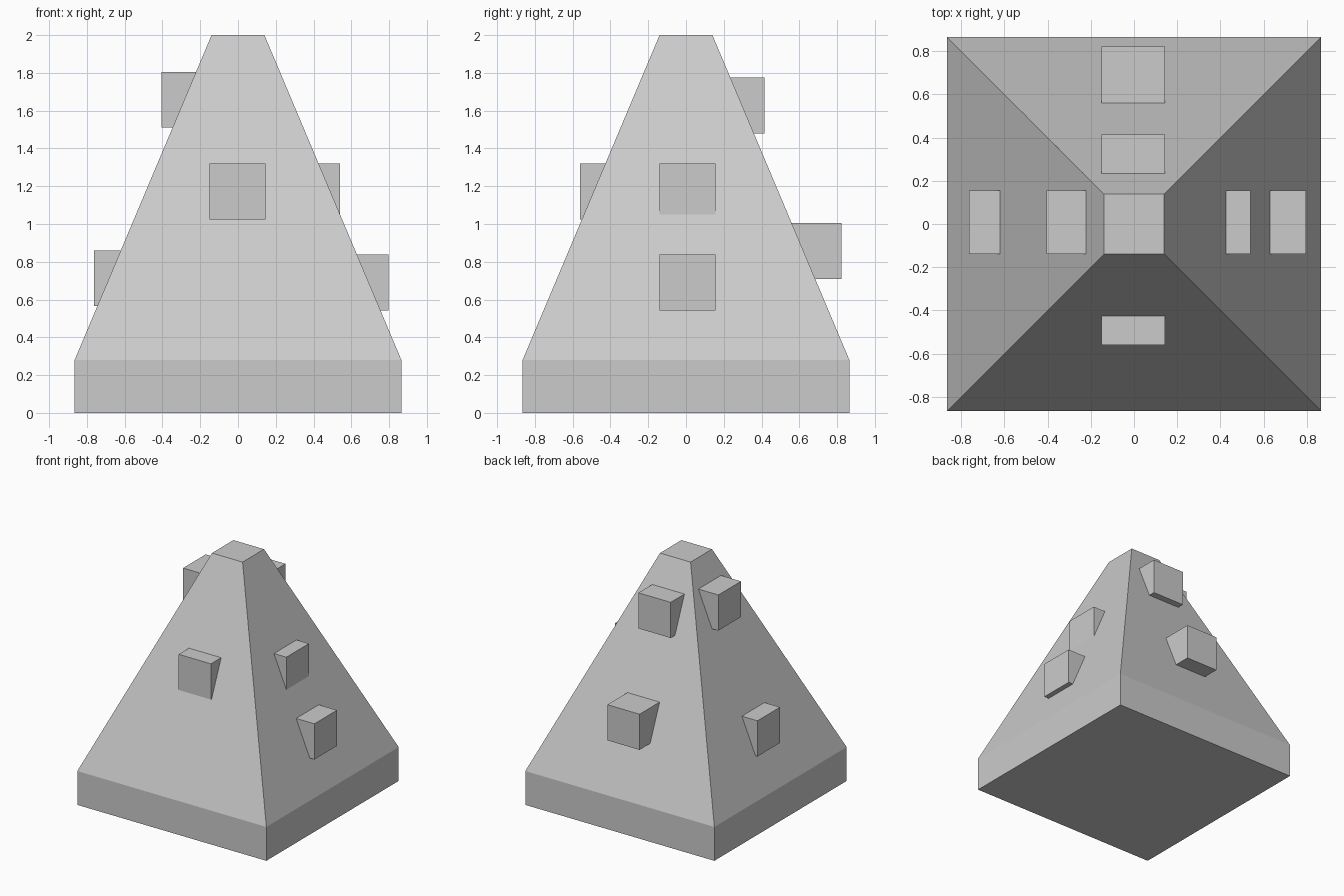
import bpy
import bmesh
from mathutils import Matrix, Vector

cube = bpy.data.objects.get("Cube")
if cube:
    bpy.data.objects.remove(cube, do_unlink=True)

# One plain stone colour
stone = bpy.data.materials.new("plain_grey")
stone.use_nodes = True
GREY = (0.6, 0.6, 0.6, 1.0)
stone.diffuse_color = GREY
stone.node_tree.nodes["Principled BSDF"].inputs["Base Color"].default_value = GREY

BASE, TOP, SHOULDER, HEIGHT = 0.865, 0.14, 0.28, 2.0
BLOCK = 0.295


def finish(name, bm):
    bmesh.ops.recalc_face_normals(bm, faces=bm.faces)
    mesh = bpy.data.meshes.new(name)
    bm.to_mesh(mesh)
    bm.free()
    mesh.materials.append(stone)
    obj = bpy.data.objects.new(name, mesh)
    bpy.context.collection.objects.link(obj)
    return obj


# Body: square plinth whose top face is extruded and tapered
bm = bmesh.new()
bmesh.ops.create_cube(bm, size=1, matrix=Matrix.LocRotScale(
    Vector((0, 0, SHOULDER / 2)), None, Vector((2 * BASE, 2 * BASE, SHOULDER))))
cap = max(bm.faces, key=lambda f: f.calc_center_median().z)
bm.normal_update()
crown = bmesh.ops.extrude_discrete_faces(bm, faces=[cap])["faces"][0]
for v in crown.verts:
    v.co = (v.co.x * TOP / BASE, v.co.y * TOP / BASE, HEIGHT)
finish("tapered_body", bm)


# Blocks set into the slopes: name, outward direction, outer reach, top height
blocks = [
    ("front_block", (0, -1), 0.56, 1.32),
    ("left_upper_block", (1, 0), 0.54, 1.32),
    ("left_lower_block", (1, 0), 0.797, 0.838),
    ("right_upper_block", (-1, 0), 0.405, 1.805),
    ("right_lower_block", (-1, 0), 0.763, 0.86),
    ("back_upper_block", (0, 1), 0.415, 1.775),
    ("back_lower_block", (0, 1), 0.822, 1.005),
]
for name, (dx, dy), reach, top in blocks:
    centre = reach - BLOCK / 2
    # Side blocks sit slightly behind the middle line
    shift = 0.008 if dx else 0
    bm = bmesh.new()
    bmesh.ops.create_cube(bm, size=BLOCK, matrix=Matrix.Translation(
        (dx * centre - 0.003 * abs(dy), dy * centre + shift, top - BLOCK / 2)))
    finish(name, bm)
